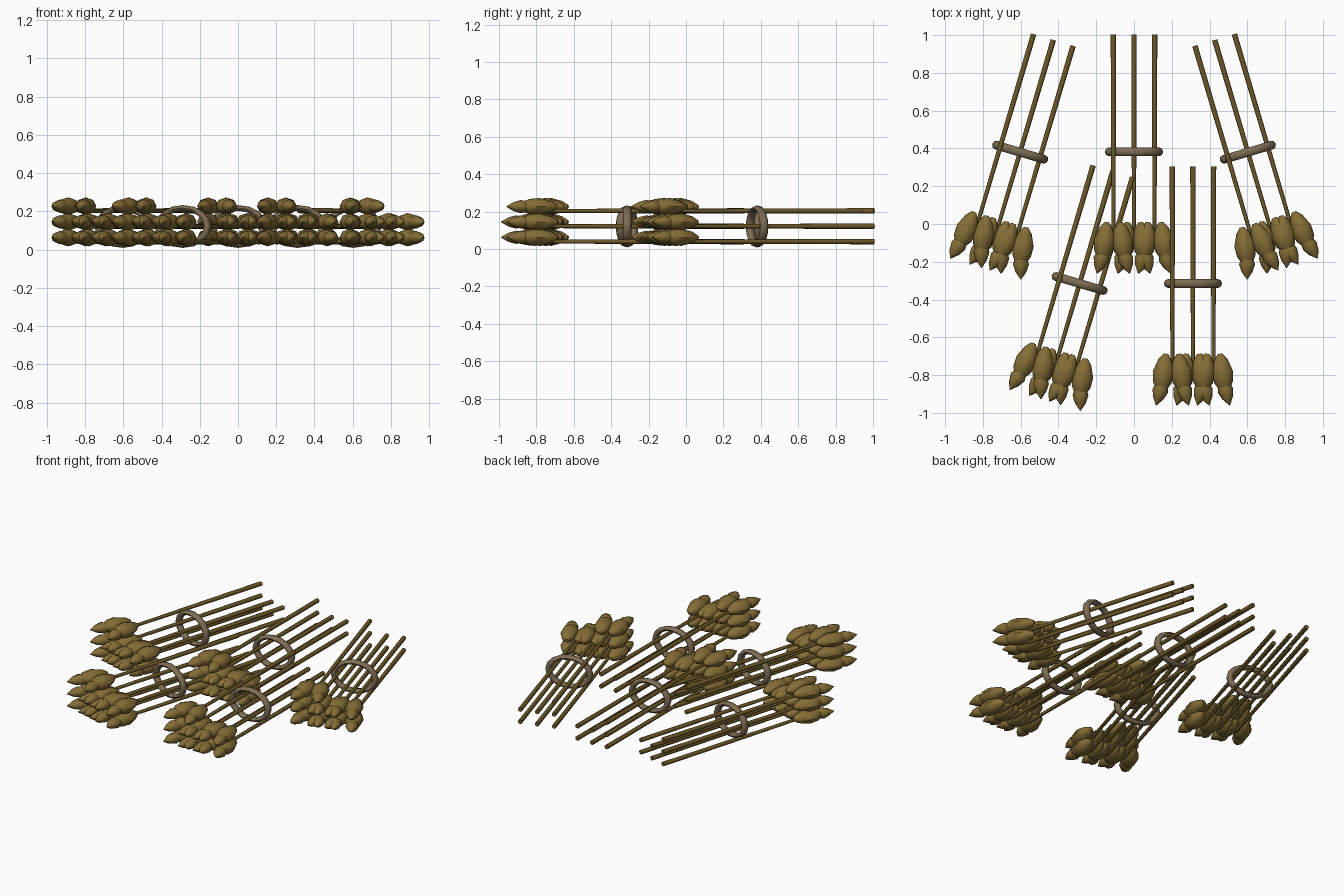
import bpy, bmesh, math
from mathutils import Matrix, Vector

if "Cube" in bpy.data.objects:
    bpy.data.objects.remove(bpy.data.objects["Cube"])


def material(name, rgb):
    m = bpy.data.materials.new(name)
    m.diffuse_color = (*rgb, 1)
    m.use_nodes = True
    m.node_tree.nodes["Principled BSDF"].inputs["Base Color"].default_value = m.diffuse_color
    return m


GRAIN = material("golden_brown", (0.235, 0.155, 0.037))
STALK = material("dark_straw", (0.150, 0.100, 0.022))
TIE = material("grey_brown_twine", (0.205, 0.150, 0.085))


def lathe(bm, start, end, profile, sides, squash=1.0):
    """Spin (position along axis, radius) pairs between two points."""
    start, end = Vector(start), Vector(end)
    axis = end - start
    side = axis.cross(Vector((0, 0, 1))).normalized()
    up = side.cross(axis).normalized()
    rings = []
    for t, r in profile:
        c = start + axis * t
        rings.append([bm.verts.new(c + side * r * math.cos(a) + up * r * squash * math.sin(a))
                      for a in (2 * math.pi * i / sides for i in range(sides))])
    for a, b in zip(rings, rings[1:]):
        for i in range(sides):
            j = (i + 1) % sides
            bm.faces.new((a[i], a[j], b[j], b[i]))
    bm.faces.new(rings[0][::-1])
    bm.faces.new(rings[-1])


def finish(bm, name, mat, matrix, angle):
    bmesh.ops.recalc_face_normals(bm, faces=bm.faces[:])
    me = bpy.data.meshes.new(name)
    bm.to_mesh(me)
    bm.free()
    me.materials.append(mat)
    ob = bpy.data.objects.new(name, me)
    bpy.context.collection.objects.link(ob)
    ob.matrix_world = matrix
    bpy.ops.object.select_all(action='DESELECT')
    ob.select_set(True)
    bpy.context.view_layer.objects.active = ob
    bpy.ops.object.shade_smooth_by_angle(angle=math.radians(angle))


# Seven stalks per bundle: two full rows and one on top
SPACING = 0.109
SLOTS = [(c * SPACING, 0.04 + 0.082 * r) for r in range(2) for c in (-1, 0, 1)]
SLOTS.append((-SPACING, 0.204))

BIG = [(0, 0.012), (0.14, 0.036), (0.42, 0.056), (0.66, 0.05), (0.88, 0.022), (1, 0.003)]
SMALL = [(0, 0.012), (0.2, 0.028), (0.5, 0.042), (0.75, 0.029), (1, 0.002)]


def bundle(x, y, degrees):
    place = Matrix.Translation((x, y, 0)) @ Matrix.Rotation(math.radians(degrees), 4, 'Z')

    # Stalks
    bm = bmesh.new()
    for sx, sz in SLOTS:
        lathe(bm, (sx, 0.62, sz), (sx, -0.46, sz), [(0, 0.0145), (0.55, 0.0125), (1, 0.010)], 8)
    finish(bm, "stalks", STALK, place, 50)

    # Ears: a large and a small pointed grain on each side of the stalk
    bm = bmesh.new()
    for sx, sz in SLOTS:
        z = sz + 0.023
        for s in (-1, 1):
            lathe(bm, (sx + s * 0.034, -0.372, z), (sx + s * 0.064, -0.60, z), BIG, 8, 0.82)
            lathe(bm, (sx + s * 0.042, -0.49, z), (sx + s * 0.086, -0.645, z), SMALL, 8, 0.85)
    finish(bm, "grain_ears", GRAIN, place, 50)

    # Oval tie around the stalks
    bm = bmesh.new()
    n, m = 16, 8
    rings = []
    for i in range(n):
        a = 2 * math.pi * i / n
        ring = []
        for j in range(m):
            b = 2 * math.pi * j / m
            k = 0.020 * math.cos(b)
            ring.append(bm.verts.new(((0.134 + k) * math.cos(a), 0.023 * math.sin(b),
                                      0.121 + (0.097 + 0.75 * k) * math.sin(a))))
        rings.append(ring)
    for i in range(n):
        a, b = rings[i], rings[(i + 1) % n]
        for j in range(m):
            k = (j + 1) % m
            bm.faces.new((a[j], b[j], b[k], a[k]))
    finish(bm, "tie_ring", TIE, place, 60)


for x, y, degrees in [(-0.603, 0.38, -16.5), (0, 0.382, 0), (0.603, 0.38, 16.5),
                      (-0.288, -0.315, -16.5), (0.312, -0.315, 0)]:
    bundle(x, y, degrees)
